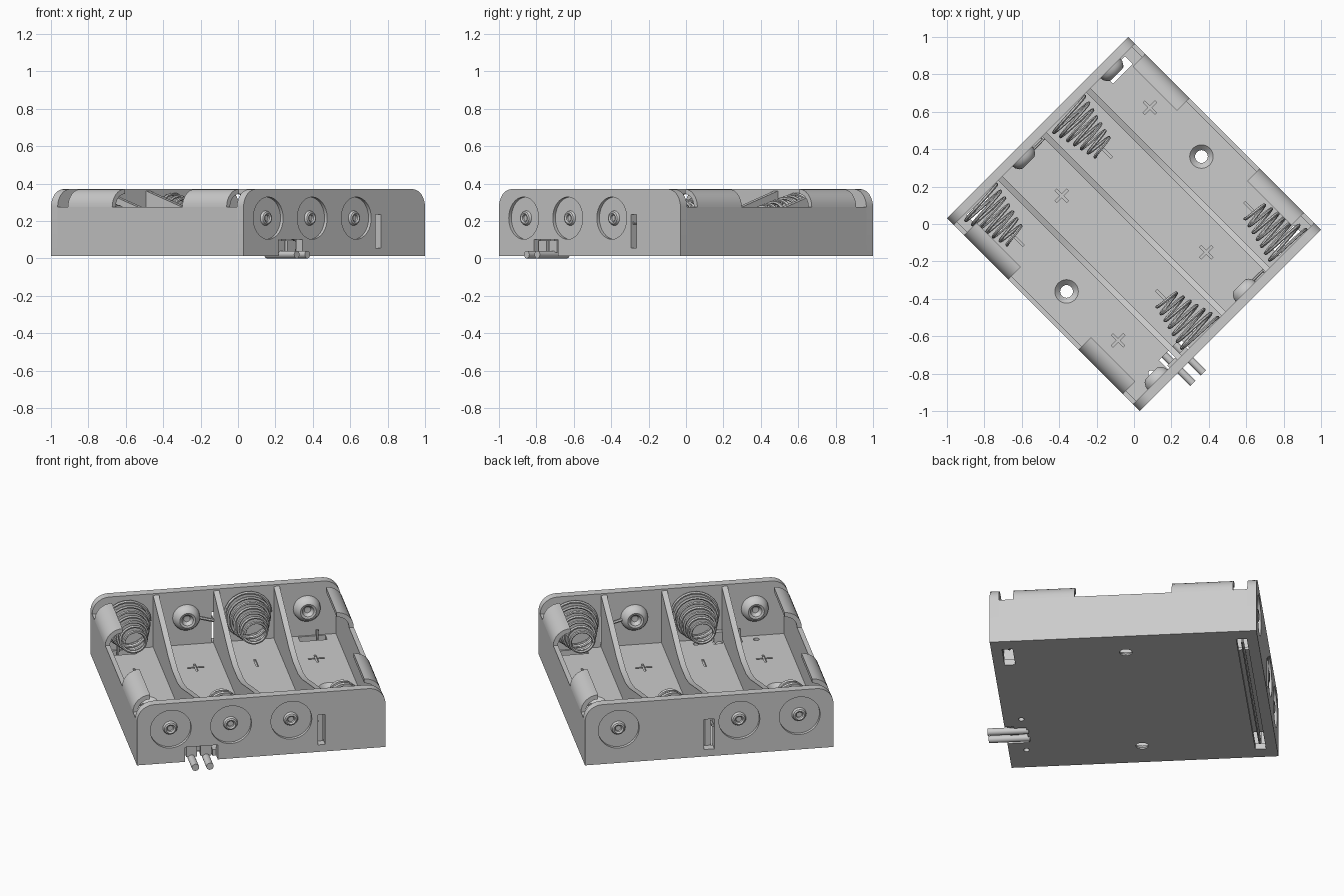
import bpy, bmesh, math
from mathutils import Matrix, Vector

if "Cube" in bpy.data.objects:
    bpy.data.objects.remove(bpy.data.objects["Cube"])

grey = bpy.data.materials.new("light_grey")
grey.use_nodes = True
COLOUR = (0.6, 0.6, 0.6, 1)
grey.diffuse_color = COLOUR
grey.node_tree.nodes["Principled BSDF"].inputs["Base Color"].default_value = COLOUR

# Overall sizes, before the holder is turned 45 degrees
HX, HY = 0.686, 0.728          # half width, half length
Z0, FLOOR, SIDE, TOP = 0.013, 0.05, 0.275, 0.37
WALL, THIN = 0.05, 0.026
IN = HY - WALL                 # inner face of end walls
PITCH = 0.333
CELLS = [(i - 1.5) * PITCH for i in range(4)]
AXIS_Z = 0.215
R = TOP - SIDE
parts = []


def add(name, mesh):
    obj = bpy.data.objects.new(name, mesh)
    bpy.context.scene.collection.objects.link(obj)
    mesh.materials.clear()
    mesh.materials.append(grey)
    parts.append(obj)
    return obj


def from_bm(name, bm):
    bmesh.ops.recalc_face_normals(bm, faces=bm.faces)
    mesh = bpy.data.meshes.new(name)
    bm.to_mesh(mesh)
    bm.free()
    return add(name, mesh)


def box(name, x, y, z):
    bm = bmesh.new()
    bmesh.ops.create_cube(bm, size=1)
    for v in bm.verts:
        v.co = [a + (c + 0.5) * (b - a) for c, (a, b) in zip(v.co, (x, y, z))]
    return from_bm(name, bm)


def prism(name, points, a, b, along_x=False):
    """Extrude a profile in the xz plane along y, or in yz along x."""
    bm = bmesh.new()
    place = (lambda p: (a, p[0], p[1])) if along_x else (lambda p: (p[0], a, p[1]))
    face = bm.faces.new([bm.verts.new(place(p)) for p in points])
    new = bmesh.ops.extrude_face_region(bm, geom=[face])["geom"]
    step = (b - a, 0, 0) if along_x else (0, b - a, 0)
    bmesh.ops.translate(bm, vec=step, verts=[g for g in new if isinstance(g, bmesh.types.BMVert)])
    return from_bm(name, bm)


def lathe(name, profile, centre, direction, steps=32):
    """Spin (radius, height) points about an axis."""
    bm = bmesh.new()
    verts = [bm.verts.new((r, 0, h)) for r, h in profile]
    edges = [bm.edges.new(p) for p in zip(verts, verts[1:])]
    bmesh.ops.spin(bm, geom=verts + edges, cent=(0, 0, 0), axis=(0, 0, 1),
                   angle=math.tau, steps=steps)
    bmesh.ops.remove_doubles(bm, verts=bm.verts, dist=1e-5)
    turn = Vector((0, 0, 1)).rotation_difference(Vector(direction)).to_matrix().to_4x4()
    bm.transform(Matrix.Translation(centre) @ turn)
    return from_bm(name, bm)


def rod(name, r, centre, direction, length):
    return lathe(name, [(0, 0), (r, 0), (r, length), (0, length)], centre, direction)


def tube(name, points, radius):
    curve = bpy.data.curves.new(name, 'CURVE')
    curve.dimensions = '3D'
    curve.bevel_depth, curve.bevel_resolution = radius, 1
    curve.use_fill_caps = True
    spline = curve.splines.new('POLY')
    spline.points.add(len(points) - 1)
    for p, co in zip(spline.points, points):
        p.co = (*co, 1)
    temp = bpy.data.objects.new(name, curve)
    bpy.context.scene.collection.objects.link(temp)
    bpy.context.view_layer.update()
    mesh = bpy.data.meshes.new_from_object(temp.evaluated_get(bpy.context.evaluated_depsgraph_get()))
    bpy.data.objects.remove(temp)
    return add(name, mesh)


def cut(target, cutter):
    mod = target.modifiers.new("cut", 'BOOLEAN')
    mod.operation, mod.solver, mod.object = 'DIFFERENCE', 'EXACT', cutter
    bpy.context.view_layer.update()
    mesh = bpy.data.meshes.new_from_object(target.evaluated_get(bpy.context.evaluated_depsgraph_get()))
    target.modifiers.clear()
    target.data = mesh
    parts.remove(cutter)
    bpy.data.objects.remove(cutter)


def arc(radius, steps=8):
    """Quarter circle from the side wall top over to the flat top, on +x."""
    angles = [math.pi / 2 * i / steps for i in range(steps + 1)]
    return [(HX - R + radius * math.cos(t), SIDE + radius * math.sin(t)) for t in angles]


# Floor with countersunk screw holes, contact openings and polarity marks
floor = box("floor", (THIN - HX, HX - THIN), (-IN, IN), (Z0, FLOOR))
for s in (-1, 1):
    cut(floor, lathe("screw_hole", [(0, -0.1), (0.034, -0.1), (0.034, 0.008), (0.066, 0.04), (0.066, 0.1), (0, 0.1)],
                     (s * 0.51, 0, Z0), (0, 0, 1)))
    cut(floor, box("contact_opening", sorted((s * 0.45, s * 0.6)), (0.61, 0.668), (-1, 1)))
cut(floor, box("strap_groove", (-0.59, 0.59), (0.61, 0.668), (-1, Z0 + 0.02)))
cut(floor, box("spring_opening", (0.43, 0.6), (-0.668, -0.61), (-1, 1)))
cut(floor, box("wire_opening", (-0.42, -0.26), (-1, -0.61), (-1, 1)))
for x in CELLS[:2]:
    cut(floor, rod("pin_hole", 0.016, (x, -0.63, -0.1), (0, 0, 1), 1))
for i, x in enumerate(CELLS):
    for s in (-1, 1):
        y = s * 0.38
        cut(floor, box("mark", (x - 0.006, x + 0.006), (y - 0.045, y + 0.045), (FLOOR - 0.01, 1)))
        if (i % 2 == 1) == (s == 1):
            cut(floor, box("mark", (x - 0.045, x + 0.045), (y - 0.006, y + 0.006), (FLOOR - 0.01, 1)))

# Side walls with curved retaining clips
for s in (-1, 1):
    side = "left" if s > 0 else "right"
    box(side + "_side_wall", sorted((s * (HX - THIN), s * HX)), (-IN, IN), (Z0, SIDE))
    shell = arc(R) + arc(R - THIN)[::-1]
    for e in (-1, 1):
        prism(side + "_clip", [(s * x, z) for x, z in shell], e * 0.265, e * 0.6)

# End walls with rounded top corners, recessed rivets and a contact slot
for s, blank, slot_x in ((-1, 3, PITCH), (1, 2, 0)):
    name = "back" if s > 0 else "front"
    top = arc(R)
    outline = [(HX, Z0)] + top + [(-x, z) for x, z in top[::-1]] + [(-HX, Z0)]
    wall = prism(name + "_end_wall", outline, s * IN, s * HY)
    half = 0.028 if s > 0 else 0.02
    cut(wall, box("slot", (slot_x - half, slot_x + half), sorted((s * 0.5, s)), (0.055, 0.235)))
    if s < 0:
        cut(wall, box("wire_notch", (-0.42, -0.24), (-1, -0.5), (-1, 0.1)))
    for i, x in enumerate(CELLS):
        if i != blank:
            cut(wall, rod("recess", 0.113, (x, s * (HY - 0.02), AXIS_Z), (0, s, 0), 0.1))
            lathe(name + "_rivet", [(0.04, 0), (0.034, 0.014), (0.026, 0.018), (0.018, 0.012), (0.016, 0.002), (0, 0.002)],
                  (x, s * (HY - 0.02), AXIS_Z), (0, s, 0), 24)

        # Alternating conical springs and domed contacts
        if (i % 2 == 0) == (s == 1):
            turns, n = 6.5, 150
            path = []
            for k in range(n + 1):
                t = k / n
                a, r = math.tau * turns * t, 0.13 - 0.07 * t
                path.append((x + r * math.cos(a), s * (IN - 0.008 - 0.27 * t), AXIS_Z + r * math.sin(a)))
            tube(name + "_spring", path, 0.009)
        else:
            lathe(name + "_contact", [(0, 0.02), (0.018, 0.022), (0.032, 0.044), (0.044, 0.048),
                                      (0.06, 0.038), (0.072, 0.018), (0.075, 0)],
                  (x, s * IN, AXIS_Z), (0, -s, 0))

    # Link wire from contact to slot
    start = slot_x - PITCH / 2
    tube(name + "_link_wire", [(start + 0.06, s * (IN - 0.015), AXIS_Z), (slot_x - 0.022, s * (IN - 0.015), 0.19),
                               (slot_x - 0.022, s * (HY - 0.015), 0.19)], 0.009)

# Dividers that dip in the middle
half_top = [(IN, 0.36), (0.4, 0.272), (0.2, 0.207), (0.08, 0.183)]
ridge = half_top + [(-y, z) for y, z in half_top[::-1]]
for i in (-1, 0, 1):
    prism("divider", [(IN, FLOOR)] + ridge + [(-IN, FLOOR)], i * PITCH - 0.016, i * PITCH + 0.016, True)

# Bottom strap, lead wires and solder lugs
tube("strap_wire", [(-0.55, 0.64, 0.1), (-0.55, 0.64, 0.024), (0.55, 0.64, 0.024), (0.55, 0.64, 0.1)], 0.009)
for x in (-0.38, -0.30):
    rod("lead_wire", 0.02, (x, -0.6, 0.02), (0, -1, 0), 0.225)
    box("solder_lug", (x - 0.03, x + 0.03), (-0.705, -0.66), (0.03, 0.095))

# Turn the holder and shade the round parts smooth
spin = Matrix.Rotation(math.radians(45), 4, 'Z')
bpy.ops.object.select_all(action='DESELECT')
for obj in parts:
    obj.data.transform(spin)
    obj.select_set(True)
bpy.context.view_layer.objects.active = parts[0]
bpy.ops.object.shade_smooth_by_angle(angle=math.radians(35))
